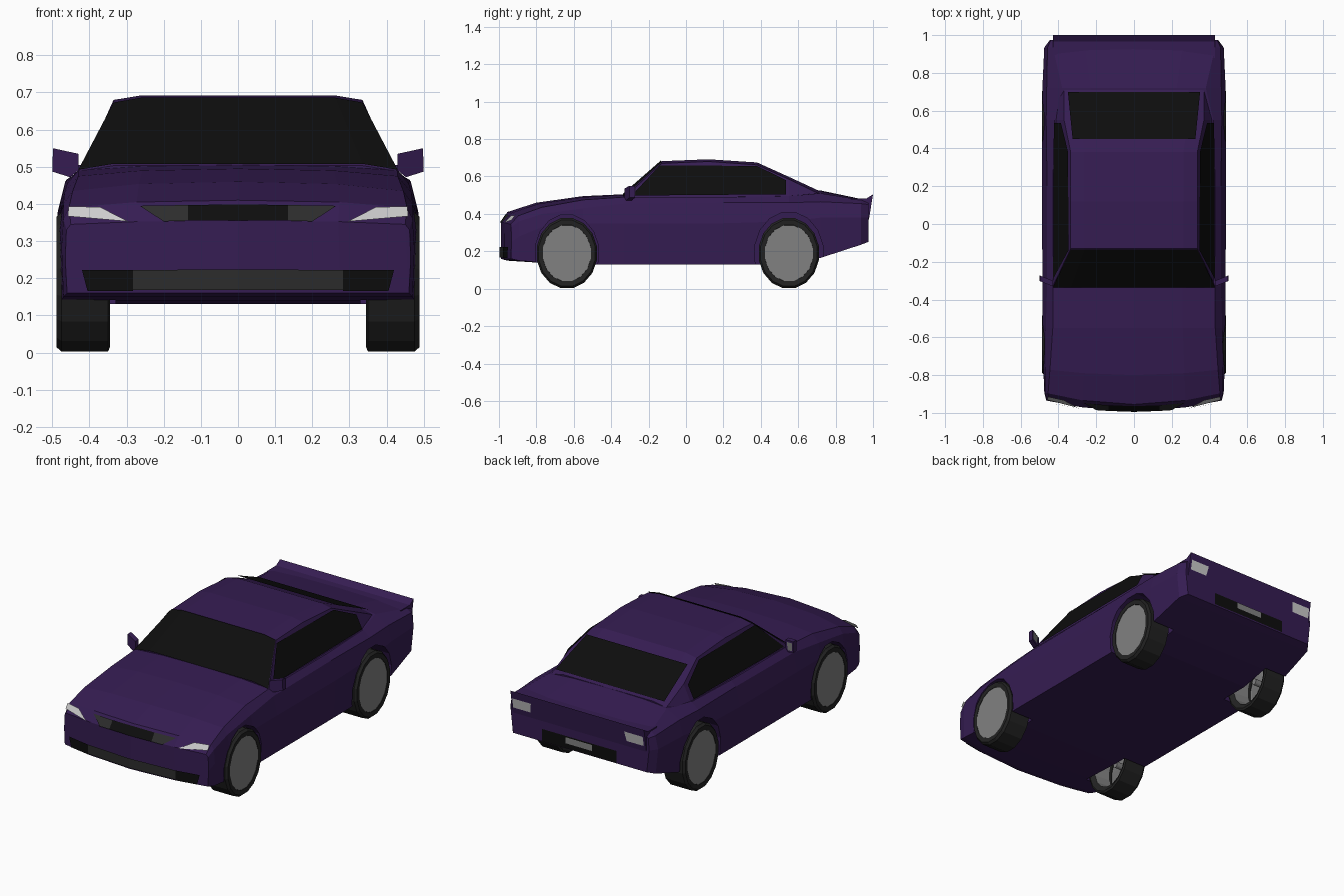
import bpy, bmesh
from math import sin, cos, pi

if "Cube" in bpy.data.objects:
    bpy.data.objects.remove(bpy.data.objects["Cube"])


def material(name, r, g, b):
    m = bpy.data.materials.new(name)
    m.diffuse_color = (r, g, b, 1)
    m.use_nodes = True
    m.node_tree.nodes["Principled BSDF"].inputs["Base Color"].default_value = m.diffuse_color
    return m


PAINT = material("purple paint", .036, .012, .085)
BLACK = material("black", .004, .004, .004)
TRIM = material("dark trim", .025, .025, .025)
TYRE = material("rubber", .016, .016, .016)
RIM = material("rim grey", .22, .22, .22)
LAMP = material("lamp", .55, .55, .55)


def make(name, verts, faces, mat, recalc=True):
    me = bpy.data.meshes.new(name)
    me.from_pydata(verts, [], faces)
    if recalc:
        bm = bmesh.new()
        bm.from_mesh(me)
        bmesh.ops.recalc_face_normals(bm, faces=bm.faces)
        bm.to_mesh(me)
        bm.free()
    ob = bpy.data.objects.new(name, me)
    bpy.context.collection.objects.link(ob)
    if mat:
        me.materials.append(mat)
    return ob


def loft(name, rings, caps, mat):
    n = len(rings[0])
    verts = [p for r in rings for p in r]
    faces = [(k*n+i, k*n+(i+1) % n, (k+1)*n+(i+1) % n, (k+1)*n+i)
             for k in range(len(rings)-1) for i in range(n)]
    last = (len(rings)-1)*n
    for c in caps:
        faces += [tuple(c), tuple(i+last for i in reversed(c))]
    return make(name, verts, faces, mat)


def panel(name, polys, mat, mirror=False):
    if mirror:
        polys = polys + [[(-x, y, z) for x, y, z in reversed(p)] for p in polys]
    verts, faces = [], []
    for p in polys:
        faces.append(tuple(range(len(verts), len(verts)+len(p))))
        verts += p
    return make(name, verts, faces, mat, False)


# Lower body: y, bend, zb, xb, xm, zm, xs, zs, xt, zt, zc
stations = [
    (-.99, .055, .16, .46, .465, .25, .462, .33, .45, .345, .355),
    (-.955, .06, .15, .47, .475, .28, .47, .36, .455, .39, .41),
    (-.80, .03, .14, .475, .48, .33, .47, .40, .445, .435, .46),
    (-.55, 0, .13, .475, .485, .35, .467, .43, .43, .475, .495),
    (-.33, 0, .13, .475, .485, .35, .46, .455, .43, .49, .505),
    (.20, 0, .13, .475, .487, .35, .46, .46, .43, .49, .50),
    (.55, 0, .13, .475, .487, .36, .465, .46, .42, .495, .51),
    (.72, 0, .165, .472, .485, .38, .462, .465, .38, .51, .525),
    (.935, 0, .235, .46, .475, .38, .458, .455, .43, .475, .48),
    (.975, 0, .25, .43, .445, .38, .44, .45, .42, .465, .47),
]
rings = []
for y, bend, zb, xb, xm, zm, xs, zs, xt, zt, zc in stations:
    zi = zt + .75*(zc-zt)
    ring = [(f*xb, zb) for f in (-1, -.6, 0, .6, 1)] + [(xm, zm), (xs, zs)]
    ring += [(f*xt, z) for f, z in ((1, zt), (.6, zi), (0, zc), (-.6, zi), (-1, zt))]
    ring += [(-xs, zs), (-xm, zm)]
    rings.append([(x, y + bend*(x/.46)**2, z) for x, z in ring])
caps = [(i, i+1, 10-i, 11-i) for i in range(4)] + [(4, 5, 6, 7), (0, 11, 12, 13)]
body = loft("body", rings, caps, PAINT)


# Wheel arches cut from the body
def ellipse(x, y, ry, rz, n=16):
    return [(x, y + ry*cos(2*pi*(i+.5)/n), .19 + rz*sin(2*pi*(i+.5)/n)) for i in range(n)]


for label, y, ry, rz in (("front", -.637, .172, .208), ("rear", .55, .185, .222)):
    for side, s in (("left", -1), ("right", 1)):
        cutter = loft(f"{label}_{side}_arch_cutter",
                      [ellipse(s*.33, y, ry, rz), ellipse(s*.6, y, ry, rz)],
                      [range(16)], None)
        cutter.hide_render = True
        cutter.hide_viewport = True
        mod = body.modifiers.new("arch", "BOOLEAN")
        mod.operation = "DIFFERENCE"
        mod.solver = "EXACT"
        mod.object = cutter

        # Tyre and dished rim
        prof = [(.36, .78), (.345, .94), (.35, 1), (.475, 1), (.488, .94), (.486, .8), (.475, .78)]
        tyre = [ellipse(s*x, y, .164*r, .191*r) for x, r in prof]
        loft(f"{label}_{side}_tyre", tyre + [tyre[0]], [], TYRE)
        dish = [(.36, .78), (.40, .1), (.455, .1), (.484, .74), (.484, .8)]
        loft(f"{label}_{side}_rim", [ellipse(s*x, y, .164*r, .191*r) for x, r in dish[1:]],
             [range(16)], RIM)
        loft(f"{label}_{side}_rim_barrel", [ellipse(s*x, y, .164*r, .191*r)
             for x, r in ((.36, .78), (.46, .74))], [], RIM)

# Cabin: y, xb, xt, zt, ridge z
cabin = [(-.33, .43, .43, .488, .503), (-.13, .43, .335, .67, .682), (.12, .43, .335, .68, .692),
         (.38, .43, .335, .662, .675), (.55, .425, .37, .585, .598), (.71, .41, .37, .508, .524)]
loft("cabin", [[(-xb, y, .47), (xb, y, .47), (xt, y, zt), (.78*xt, y, zr),
                (-.78*xt, y, zr), (-xt, y, zt)] for y, xb, xt, zt, zr in cabin],
     [range(6)], PAINT)

# Glass
low = [(x, -.337, z) for x, z in ((-.43, .492), (-.335, .508), (.335, .508), (.43, .492))]
top = [(x, -.134, z) for x, z in ((-.335, .673), (-.262, .686), (.262, .686), (.335, .673))]
panel("windscreen", [[low[i], low[i+1], top[i+1], top[i]] for i in range(3)], BLACK)
panel("rear_window", [[(.35, .70, .536), (-.35, .70, .536), (-.325, .45, .65), (.325, .45, .65)]], BLACK)
outline = [(-.29, .498), (.535, .505), (.535, .58), (.38, .656), (-.14, .66)]
panel("side_windows", [[(.437 - .5*(z-.48), y, z) for y, z in outline]], BLACK, True)


# Nose details laid on the curved front
def nose(pts):
    return [(x, -.998 + .055*(x/.46)**2 + max(0, z-.35)*.7, z) for x, z in pts]


panel("headlights", [nose([(.296, .353), (.458, .367), (.456, .393), (.372, .392)])], LAMP, True)
panel("grille_centre", [nose([(0, .355), (.135, .355), (.135, .397), (0, .399)])], BLACK, True)
panel("grille_ends", [nose([(.135, .355), (.20, .353), (.265, .395), (.135, .397)])], TRIM, True)
panel("intake_centre", [nose([(0, .168), (.282, .168), (.282, .222), (0, .224)])], TRIM, True)
panel("intake_ends", [nose([(.282, .165), (.405, .165), (.42, .222), (.282, .222)])], BLACK, True)

# Tail lip and rear details
lip = [(.88, .482), (.965, .482), (1.0, .505), (.978, .37)]
loft("tail_lip", [[(x, y, z) for y, z in lip] for x in (-.43, .43)], [range(4)], PAINT)
panel("tail_lamps", [[(.42, .988, .405), (.31, .988, .405), (.30, .998, .462), (.42, .998, .462)]], LAMP, True)
panel("rear_vent", [[(.24, .98, .255), (-.24, .98, .255), (-.24, .98, .325), (.24, .98, .325)]], BLACK)
panel("number_plate", [[(.085, .985, .285), (-.085, .985, .285), (-.085, .985, .32), (.085, .985, .32)]], RIM)

# Door mirrors
shape = [(.43, .535), (.43, .49), (.452, .472), (.50, .487), (.498, .55)]
for side, s in (("left", -1), ("right", 1)):
    loft(f"{side}_mirror", [[(s*x, y + (x-.43)*.4, z) for x, z in shape] for y in (-.33, -.30)],
         [range(5)], PAINT)
glass = [(.445, .53), (.455, .485), (.493, .495), (.492, .54)]
panel("mirror_glass", [[(x, -.296 + (x-.43)*.4, z) for x, z in glass]], RIM, True)
